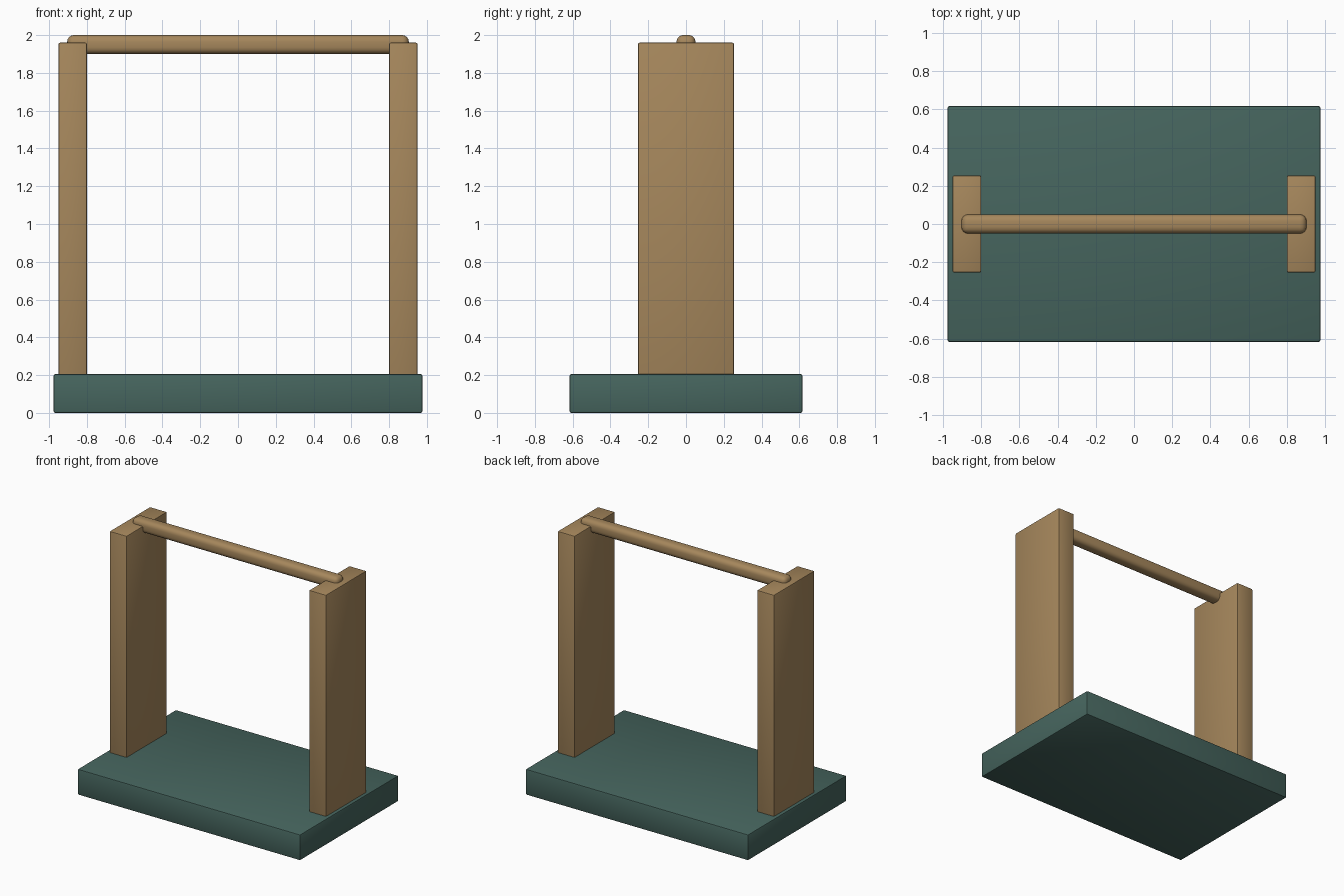
import bpy
import math

if "Cube" in bpy.data.objects:
    bpy.data.objects.remove(bpy.data.objects["Cube"])


def material(name, color):
    mat = bpy.data.materials.new(name)
    mat.diffuse_color = (*color, 1)
    mat.use_nodes = True
    mat.node_tree.nodes["Principled BSDF"].inputs["Base Color"].default_value = mat.diffuse_color
    return mat


def rounded_box(name, center, size, mat, bevel, segments):
    """Box with rounded edges and smooth shading."""
    bpy.ops.mesh.primitive_cube_add(size=1, location=center)
    obj = bpy.context.object
    obj.name = name
    obj.scale = size
    bpy.ops.object.transform_apply(location=False, rotation=False, scale=True)
    mod = obj.modifiers.new("rounded_edges", "BEVEL")
    mod.width = bevel
    mod.segments = segments
    bpy.ops.object.modifier_apply(modifier=mod.name)
    bpy.ops.object.shade_smooth_by_angle(angle=math.radians(35))
    obj.data.materials.append(mat)
    return obj


wood = material("light_wood", (0.38, 0.242, 0.107))
green = material("dark_green", (0.061, 0.130, 0.112))

# Base slab
rounded_box("base", (0, 0, 0.1025), (1.954, 1.234, 0.205), green, 0.01, 2)

# Upright posts, set into the base
for side, label in ((-1, "left"), (1, "right")):
    rounded_box(label + "_post", (side * 0.875, 0, 0.981),
                (0.15, 0.508, 1.958), wood, 0.008, 2)

# Rounded crossbar let into the tops of the posts
rounded_box("crossbar", (0, 0, 1.95), (1.808, 0.1, 0.1), wood, 0.035, 4)
